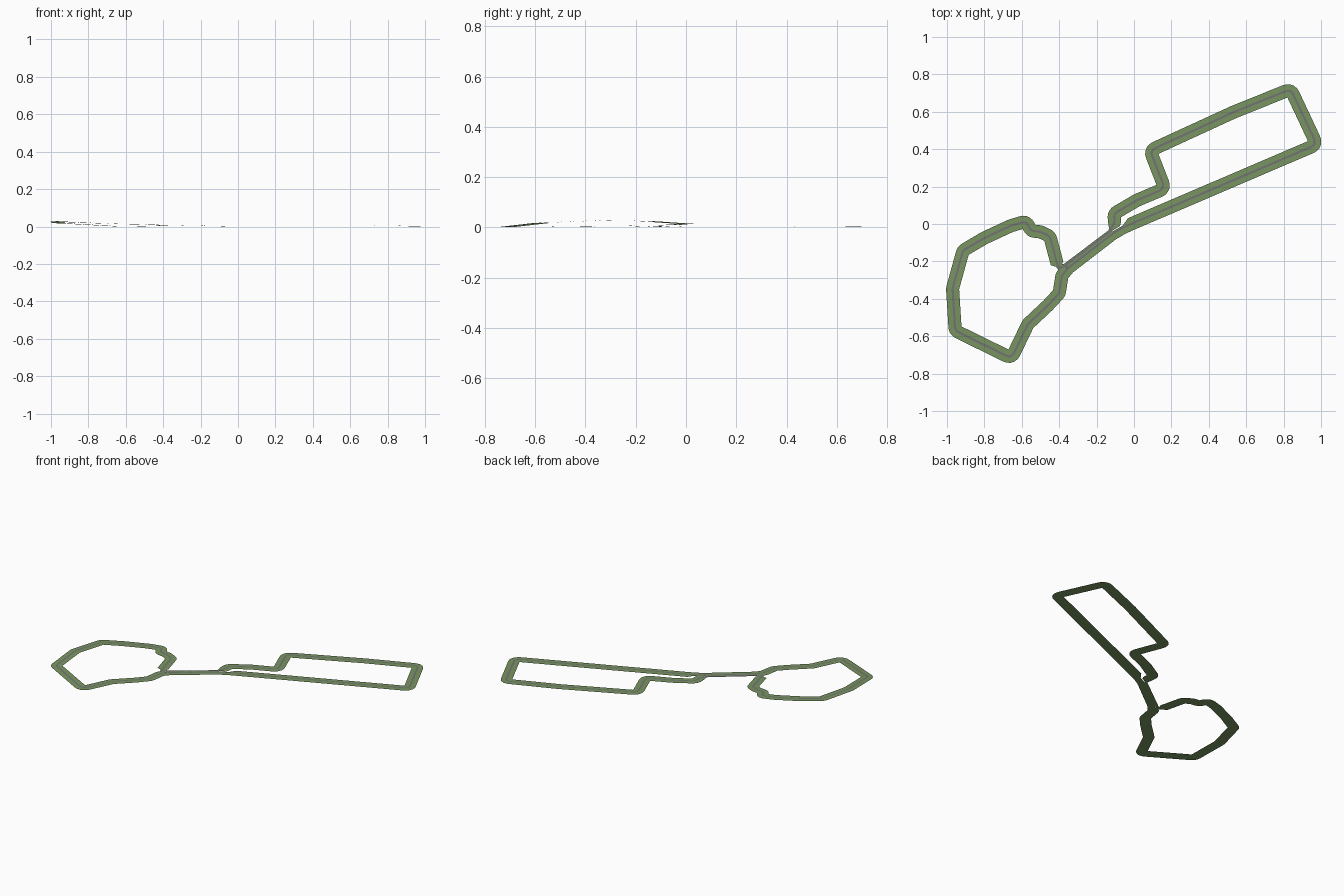
import bpy, bmesh, math
from mathutils import Vector

if "Cube" in bpy.data.objects:
    bpy.data.objects.remove(bpy.data.objects["Cube"])

W = 0.035   # half width of grass strip
R = 0.0055  # half width of road
N = 0.010   # narrow verge where the two lanes run side by side

# Closed centre line, counter-clockwise: x, y, z, (inner, outer half widths)
PATH = [
    (0.977, 0.425, .004), (0.838, 0.721, .006), (0.53, 0.597, .005), (0.086, 0.393, .005),
    (0.165, 0.190, .005), (0.016, 0.127, .005), (-0.107, 0.055, .005), (-0.104, 0.012, .005),
    (-0.128, -0.040, .005, N, N), (-0.365, -0.219, .008, N, N), (-0.402, -0.240, .009, N, .02),
    (-0.412, -0.208, .010), (-0.450, -0.066, .012), (-0.50, -0.042, .014), (-0.55, -0.037, .015),
    (-0.577, 0.015, .016), (-0.66, -0.010, .018), (-0.80, -0.075, .022), (-0.914, -0.142, .027),
    (-0.970, -0.345, .030), (-0.956, -0.570, .021), (-0.655, -0.718, .004), (-0.567, -0.535, .004),
    (-0.46, -0.435, .005), (-0.40, -0.370, .006), (-0.385, -0.275, .007),
    (-0.350, -0.233, .007, N, W), (-0.115, -0.052, .005, N, W),
    (-0.06, -0.020, .004, N, W), (-0.016, 0.0, .004),
]


def rounded(path, radius=0.032, steps=5):
    """Round every corner of the closed path; returns (point, inner, outer)."""
    out = []
    n = len(path)
    for i, p in enumerate(path):
        a, b, c = (Vector(path[k % n][:3]) for k in (i - 1, i, i + 1))
        inner, outer = p[3:] if len(p) > 3 else (W, W)
        u, v = a - b, c - b
        turn = (-u).angle(v)
        t = min(radius * math.tan(turn / 2) + 0.002, 0.45 * u.length, 0.45 * v.length)
        s, e = b + u.normalized() * t, b + v.normalized() * t
        for k in range(steps + 1):
            f = k / steps
            q = s * (1 - f) ** 2 + b * 2 * f * (1 - f) + e * f * f
            out.append((q, inner, outer))
    return out


def material(name, color):
    m = bpy.data.materials.new(name)
    m.diffuse_color = color
    m.use_nodes = True
    m.node_tree.nodes["Principled BSDF"].inputs["Base Color"].default_value = m.diffuse_color
    return m


def ribbon(name, pts, lift, mat, half=None):
    """Flat closed strip that follows the centre line."""
    bm = bmesh.new()
    rows = []
    n = len(pts)
    for i, (p, inner, outer) in enumerate(pts):
        d = pts[(i + 1) % n][0] - pts[i - 1][0]
        side = Vector((-d.y, d.x, 0)).normalized()
        li, lo = (half, half) if half else (inner, outer)
        up = Vector((0, 0, lift))
        rows.append((bm.verts.new(p + side * li + up), bm.verts.new(p - side * lo + up)))
    for i in range(n):
        (a, b), (c, d) = rows[i], rows[(i + 1) % n]
        bm.faces.new((a, b, d, c))
    me = bpy.data.meshes.new(name)
    bm.to_mesh(me)
    bm.free()
    me.materials.append(mat)
    ob = bpy.data.objects.new(name, me)
    bpy.context.collection.objects.link(ob)
    return ob


line = rounded(PATH)
# Grass strip and the road running along its middle
ribbon("grass_verge", line, -0.003, material("grass", (0.19, 0.30, 0.12, 1)))
ribbon("road", line, -0.0015, material("asphalt", (0.17, 0.17, 0.18, 1)), R)
